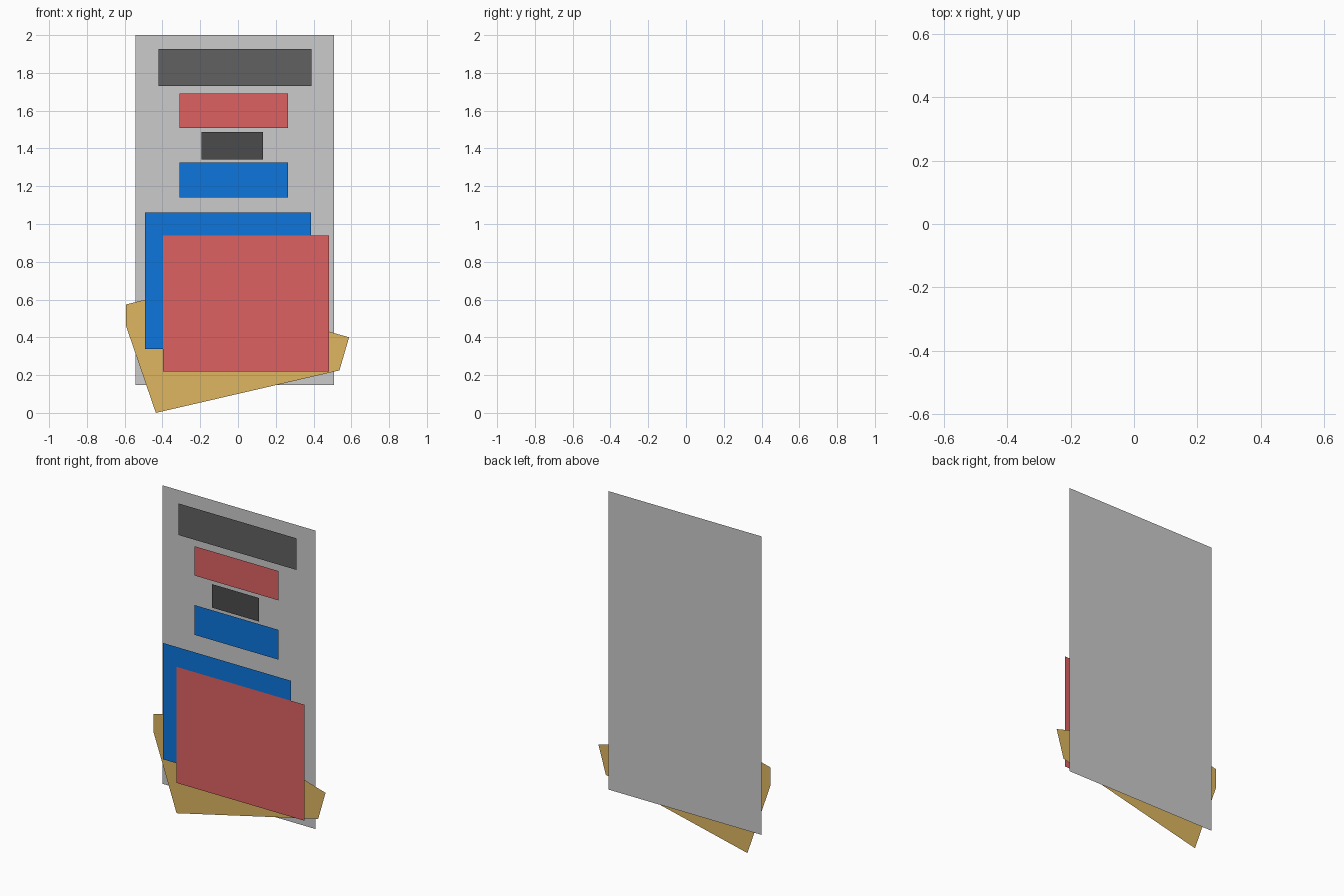
import bpy

if "Cube" in bpy.data.objects:
    bpy.data.objects.remove(bpy.data.objects["Cube"])

GOLD = (0.73, 0.47, 0.12, 1)
BLUE = (0.004, 0.18, 0.73, 1)
RED = (0.73, 0.12, 0.12, 1)
CHARCOAL = (0.12, 0.12, 0.12, 1)
BLACK = (0.07, 0.07, 0.07, 1)
materials = {}


def sheet(name, outline, y, color=None):
    """Flat paper-thin sheet facing -y, from a counter-clockwise x/z outline."""
    mesh = bpy.data.meshes.new(name)
    mesh.from_pydata([(x, y, z) for x, z in outline], [], [range(len(outline))])
    obj = bpy.data.objects.new(name, mesh)
    bpy.context.collection.objects.link(obj)
    if color:
        if color not in materials:
            materials[color] = bpy.data.materials.new(name + "_colour")
            materials[color].diffuse_color = color
        mesh.materials.append(materials[color])
    return obj


def card(name, x0, x1, z0, z1, y, color=None):
    return sheet(name, [(x0, z0), (x1, z0), (x1, z1), (x0, z1)], y, color)


BACK, MID, FRONT = 0.035, 0.019, -0.035

# Backing panel
card("backing_panel", -0.543, 0.507, 0.148, 2.0, BACK)

# Bars stacked on the upper half
card("header_bar", -0.422, 0.388, 1.73, 1.926, MID, CHARCOAL)
card("red_bar", -0.311, 0.266, 1.508, 1.69, MID, RED)
card("middle_bar", -0.193, 0.132, 1.341, 1.487, MID, BLACK)
card("blue_bar", -0.311, 0.266, 1.14, 1.325, MID, BLUE)

# Crooked gold sheet behind the big cards
sheet("gold_sheet", [(-0.435, 0.0), (0.537, 0.225), (0.588, 0.4),
                     (-0.29, 0.65), (-0.592, 0.574), (-0.592, 0.458)], MID, GOLD)

# Two large overlapping cards
card("blue_card", -0.493, 0.387, 0.339, 1.061, FRONT + 0.003, BLUE)
card("red_card", -0.398, 0.482, 0.219, 0.939, FRONT, RED)

for m in bpy.data.materials:
    if m.users and not m.is_grease_pencil:
        m.use_nodes = True
        m.node_tree.nodes["Principled BSDF"].inputs["Base Color"].default_value = m.diffuse_color
